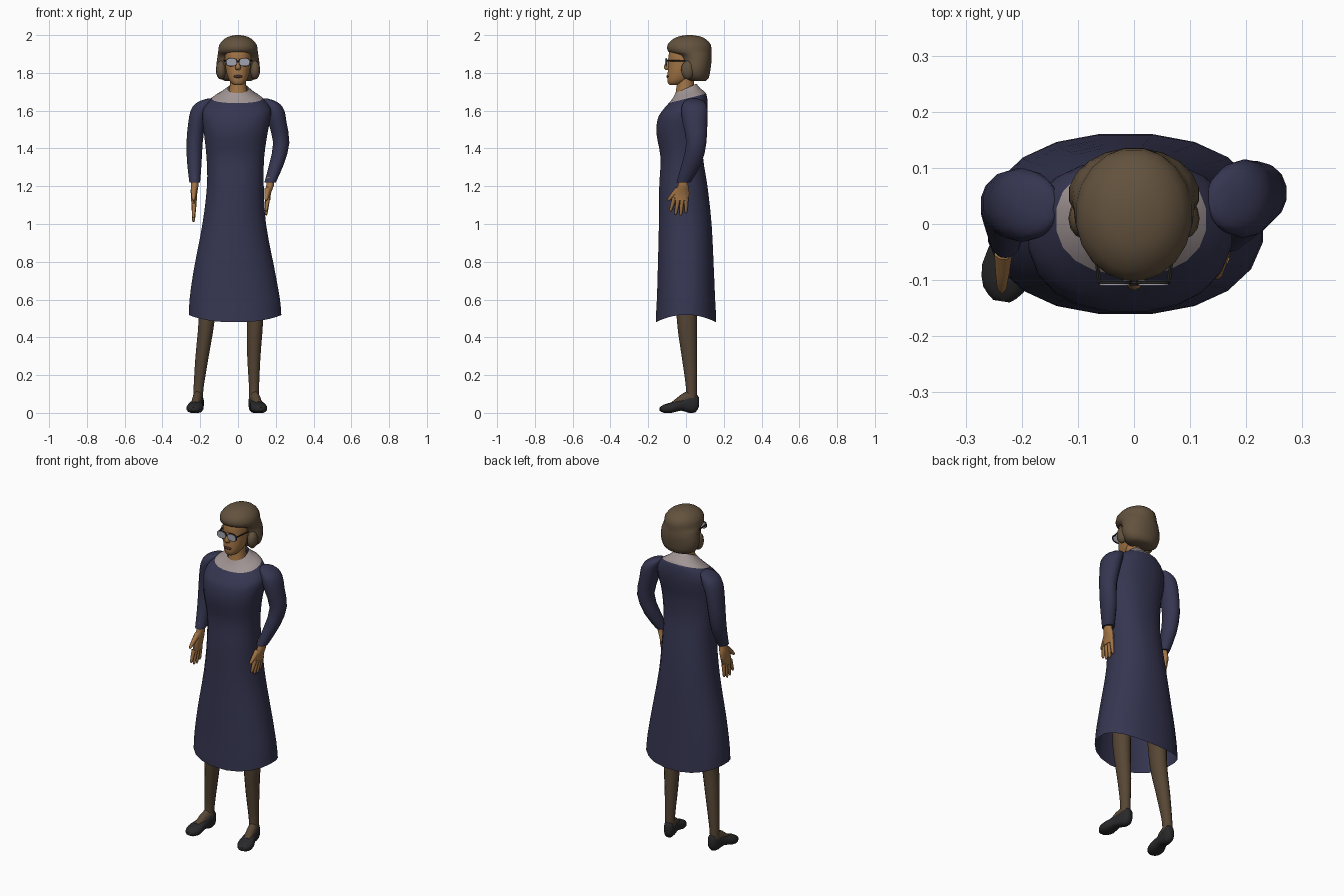
import bpy, bmesh, math
from mathutils import Vector, Matrix


def mat(name, r, g, b):
    m = bpy.data.materials.new(name)
    m.diffuse_color = (r, g, b, 1)
    return m


NAVY = mat("navy_cloth", .036, .036, .082)
COLLAR = mat("pale_collar", .36, .30, .30)
SKIN = mat("skin", .36, .175, .06)
HAIR = mat("brown_hair", .125, .085, .048)
STOCK = mat("stocking", .095, .062, .035)
SHOE = mat("black_leather", .022, .021, .023)
LENS = mat("lens", .36, .36, .43)
FRAME = mat("spectacle_frame", .02, .018, .016)
LIPS = mat("lips", .07, .03, .025)


def smooth_rows(rows, s):
    """Catmull-Rom interpolation of parameter rows, s steps per span."""
    out = []
    for i in range(len(rows) - 1):
        a, b, c, d = (rows[max(0, min(len(rows) - 1, i + k))] for k in (-1, 0, 1, 2))
        for j in range(s):
            t = j / s
            out.append([.5 * (2 * q + (r - p) * t + (2 * p - 5 * q + 4 * r - w) * t * t
                              + (3 * q - p - 3 * r + w) * t ** 3) for p, q, r, w in zip(a, b, c, d)])
    return out + [list(rows[-1])]


def loft(bm, rings, n=16, p=2.0, cap0=True, cap1=True, mat_from=None):
    """Skin a list of (centre, u axis, v axis) superellipse rings."""
    loops = []
    for c, u, v in rings:
        loop = []
        for k in range(n):
            a = 2 * math.pi * (k + .5) / n
            x, y = math.cos(a), math.sin(a)
            x, y = (math.copysign(abs(q) ** (2 / p), q) for q in (x, y))
            loop.append(bm.verts.new(Vector(c) + Vector(u) * x + Vector(v) * y))
        loops.append(loop)
    for i in range(len(loops) - 1):
        for k in range(n):
            f = bm.faces.new((loops[i][k], loops[i][(k + 1) % n],
                              loops[i + 1][(k + 1) % n], loops[i + 1][k]))
            if mat_from is not None and i >= mat_from:
                f.material_index = 1
    if cap0:
        bm.faces.new(loops[0][::-1])
    if cap1:
        bm.faces.new(loops[-1])


def level(rows, s=1):
    """Rows (cx, cy, z, rx, ry[, tilt]) -> horizontal rings."""
    rows = smooth_rows(rows, s) if s > 1 else rows
    return [((r[0], r[1], r[2]), (r[3], 0, 0), (0, r[4], r[4] * (r[5] if len(r) > 5 else 0)))
            for r in rows]


def tube(bm, a, b, r0, r1, n=8):
    """Tapered, rounded-tip rod between two points."""
    a, b = Vector(a), Vector(b)
    q = (b - a).to_track_quat('Z', 'Y')
    u, v = q @ Vector((1, 0, 0)), q @ Vector((0, 1, 0))
    loft(bm, [(a.lerp(b, t), u * r, v * r) for t, r in
              ((0, r0), (.5, (r0 + r1) / 2), (.88, r1), (1, r1 * .45))], n)


def ball(bm, c, r, segs=16):
    m = Matrix.Translation(c) @ Matrix.Diagonal((*r, 1))
    bmesh.ops.create_uvsphere(bm, u_segments=segs, v_segments=8, radius=1, matrix=m)


def finish(name, bm, *mats, angle=50):
    bmesh.ops.recalc_face_normals(bm, faces=bm.faces[:])
    me = bpy.data.meshes.new(name)
    bm.to_mesh(me)
    bm.free()
    for m in mats:
        me.materials.append(m)
    o = bpy.data.objects.new(name, me)
    bpy.context.collection.objects.link(o)
    bpy.ops.object.select_all(action='DESELECT')
    o.select_set(True)
    bpy.context.view_layer.objects.active = o
    bpy.ops.object.shade_smooth_by_angle(angle=math.radians(angle))
    return o


# Dress, open at the hem, last two spans are the collar
dress = [(-.015, 0, .50, .248, .162, 0), (-.017, 0, .60, .242, .156, 0),
         (-.02, -.001, .76, .216, .150, 0), (-.02, -.004, 1.0, .170, .141, 0),
         (-.014, -.014, 1.2, .152, .129, 0), (-.014, -.022, 1.35, .154, .114, 0),
         (-.012, -.031, 1.48, .170, .127, 0), (-.008, -.02, 1.56, .182, .130, 0),
         (-.005, -.004, 1.615, .178, .120, .1), (-.005, .008, 1.665, .135, .1, .25),
         (-.003, .003, 1.692, .09, .074, .35), (0, 0, 1.718, .054, .056, .45)]
bm = bmesh.new()
loft(bm, level(dress, 3), 20, 2.25, False, False, mat_from=27)
for v in bm.verts:
    if v.co.z < .505:                      # hem rises at the sides
        v.co.z = .52 - .04 * (v.co.y / .16) ** 2
finish("dress", bm, NAVY, COLLAR)

# Sleeves
sleeves = {
    "left": [(.145, .04, 1.664, .012, .02), (.158, .042, 1.655, .03, .045),
             (.178, .044, 1.635, .046, .062), (.195, .045, 1.60, .052, .070),
             (.208, .047, 1.54, .05, .066), (.229, .055, 1.43, .044, .053),
             (.205, .03, 1.32, .040, .052), (.17, -.013, 1.22, .031, .037)],
    "right": [(-.15, .03, 1.664, .012, .02), (-.163, .032, 1.655, .03, .045),
              (-.183, .033, 1.635, .046, .060), (-.2, .034, 1.60, .052, .066),
              (-.217, .035, 1.54, .047, .062), (-.230, .035, 1.43, .044, .054),
              (-.231, .015, 1.32, .039, .048), (-.229, -.025, 1.22, .029, .036)]}
for side, rows in sleeves.items():
    bm = bmesh.new()
    loft(bm, level(rows, 2), 14)
    finish(side + "_sleeve", bm, NAVY)


# Hands: palm, four fingers, thumb
def hand(name, x0, x1, y0, y1, ztip):
    bm = bmesh.new()
    zk = ztip + .085
    xk = x0 + (x1 - x0) * .55
    loft(bm, level([(x0, y0, 1.25, .02, .025), (x0, y0, 1.205, .021, .028),
                    (xk, y0 - .008, 1.165, .018, .042), (xk, y1, zk - .005, .013, .042)], 2), 12)
    for k in range(4):
        d = -.033 + .022 * k
        tip = ztip + (.022, .004, 0, .014)[k]
        tube(bm, (xk, y1 + d * .95, zk + .01), (x1, y1 - .012 + d * 1.25, tip), .0125, .008)
    tube(bm, (xk, y0 - .025, 1.185), (x1, y1 - .066, 1.125), .017, .009)
    finish(name, bm, SKIN)


hand("left_hand", .17, .148, -.015, -.03, 1.045)
hand("right_hand", -.229, -.236, -.027, -.055, 1.01)

# Legs and shoes
legs = {"left": ([(.09, .01, .78, .055, .06), (.09, .005, .5, .045, .054), (.084, .018, .3, .036, .041),
                  (.085, .029, .13, .027, .029), (.085, .025, .05, .027, .032)], (.078, .066), (.122, -.136)),
        "right": ([(-.15, .01, .78, .055, .06), (-.165, .005, .5, .044, .054), (-.19, .018, .3, .036, .041),
                   (-.209, .029, .13, .027, .029), (-.212, .025, .05, .027, .032)], (-.205, .066), (-.236, -.138))}
for side, (rows, heel, toe) in legs.items():
    heel = Vector((*heel, 0))
    d = (Vector((*toe, 0)) - heel).normalized()
    w = Vector((-d.y, d.x, 0))

    def along(rs):                         # rows (t, half width, z low, z high)
        return [(heel + d * t + Vector((0, 0, (lo + hi) / 2)), w * h, (0, 0, (hi - lo) / 2))
                for t, h, lo, hi in rs]
    bm = bmesh.new()
    loft(bm, level(rows, 3), 14)
    loft(bm, along([(.045, .024, .03, .125), (.09, .026, .03, .10), (.14, .02, .03, .06)]), 12)
    finish(side + "_leg", bm, STOCK)
    bm = bmesh.new()
    loft(bm, along(smooth_rows([(0, .016, .03, .085), (.015, .027, .004, .1), (.05, .03, .0, .092),
                                (.095, .033, .012, .072), (.145, .045, 0, .056),
                                (.185, .037, 0, .044), (.206, .015, .01, .03)], 2)), 14, 2.5)
    finish(side + "_shoe", bm, SHOE)

# Neck and face
bm = bmesh.new()
loft(bm, level([(0, -.005, 1.65, .06, .06), (0, -.005, 1.70, .05, .05),
                (0, -.003, 1.74, .043, .046), (0, 0, 1.80, .045, .048)]), 16)
finish("neck", bm, SKIN)
bm = bmesh.new()
loft(bm, level([(0, -.068, 1.735, .018, .018), (0, -.052, 1.748, .038, .045),
                (0, -.031, 1.78, .055, .068), (0, -.012, 1.825, .066, .084),
                (0, -.01, 1.87, .069, .083), (0, -.008, 1.915, .068, .082),
                (0, 0, 1.95, .055, .065)], 2), 20, 2.15)
loft(bm, level([(0, -.088, 1.875, .007, .008), (0, -.097, 1.85, .01, .013),
                (0, -.1, 1.829, .016, .018), (0, -.096, 1.816, .012, .012)], 2), 10)
finish("face", bm, SKIN)
bm = bmesh.new()
ball(bm, (0, -.096, 1.781), (.025, .008, .008))
finish("mouth", bm, LIPS)

# Bobbed hair, stepping forward above the brow
bm = bmesh.new()
loft(bm, level([(0, .062, 1.757, .068, .042), (0, .058, 1.775, .1, .064), (0, .053, 1.82, .117, .078),
                (0, .055, 1.865, .113, .081), (0, .044, 1.895, .109, .091),
                (0, .02, 1.913, .106, .116), (0, .017, 1.95, .1, .116),
                (0, .018, 1.98, .073, .086), (0, .018, 1.994, .044, .053),
                (0, .018, 2.0, .012, .016)], 2), 20)
for s in (-1, 1):                          # side curls
    ball(bm, (s * .09, .01, 1.815), (.027, .036, .05), 12)
finish("hair", bm, HAIR)

# Spectacles
bm = bmesh.new()
lens = bmesh.new()
for s in (-1, 1):
    c = Vector((s * .034, -.106, 1.857))
    loft(bm, [(c + Vector((0, y, 0)), (.031, 0, 0), (0, 0, .023)) for y in (-.001, .004)], 16, 2.4)
    loft(lens, [(c + Vector((0, y, 0)), (.0275, 0, 0), (0, 0, .0195)) for y in (-.004, .0055)], 16, 2.4)
    tube(bm, (s * .062, -.104, 1.863), (s * .075, .01, 1.866), .004, .004, 6)
tube(bm, (-.012, -.106, 1.862), (.012, -.106, 1.862), .004, .004, 6)
finish("spectacle_frame", bm, FRAME)
finish("spectacle_lenses", lens, LENS)
